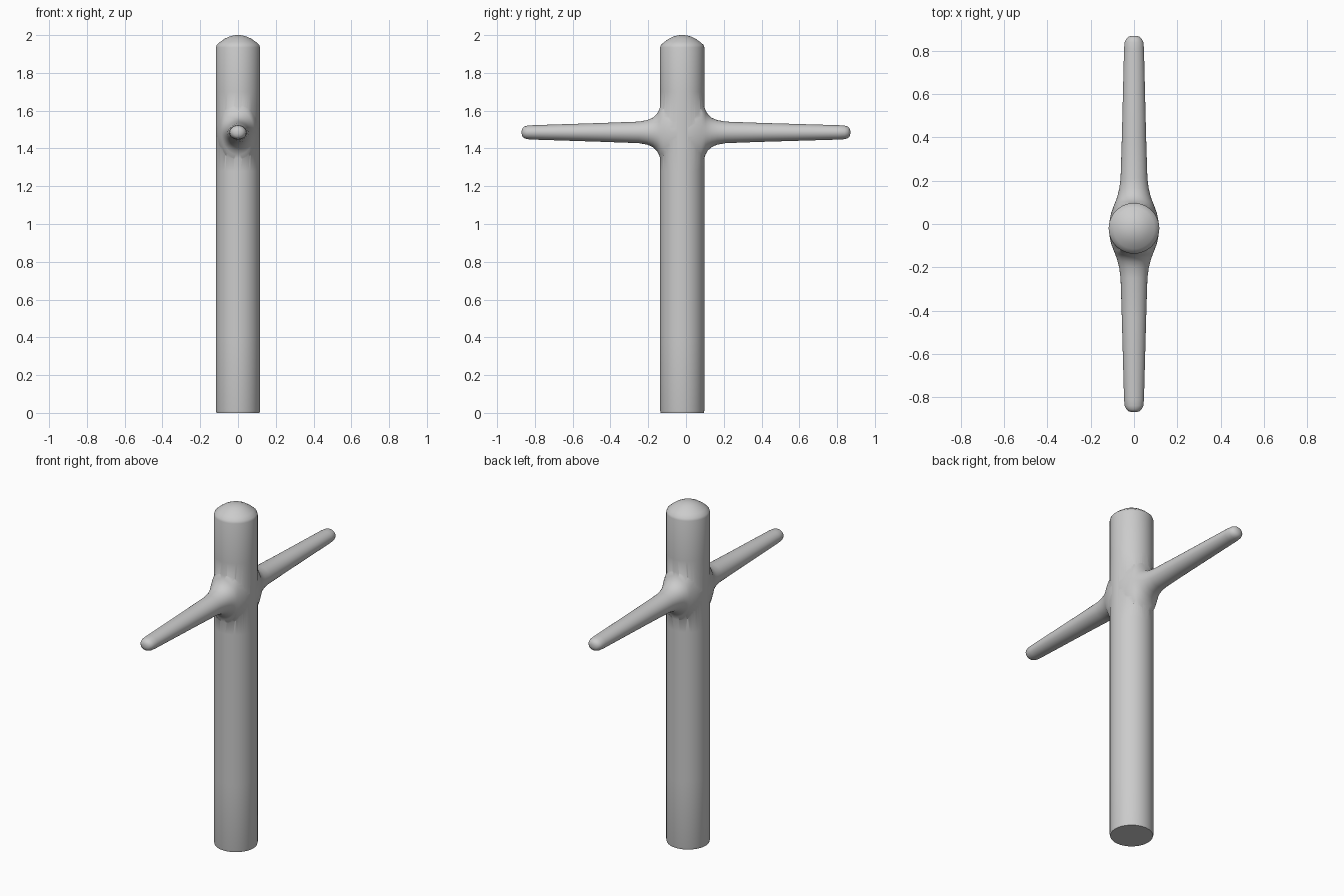
import bpy, bmesh, math

if "Cube" in bpy.data.objects:
    bpy.data.objects.remove(bpy.data.objects["Cube"])

POST_Y = -0.02
ARM_Z = 1.485


def loft(name, rings):
    """Skin a list of equal-length vertex rings and cap both ends."""
    bm = bmesh.new()
    loops = [[bm.verts.new(p) for p in ring] for ring in rings]
    n = len(loops[0])
    for a, b in zip(loops, loops[1:]):
        for i in range(n):
            j = (i + 1) % n
            bm.faces.new((a[i], a[j], b[j], b[i]))
    bm.faces.new(loops[0])
    bm.faces.new(loops[-1])
    bmesh.ops.recalc_face_normals(bm, faces=bm.faces)
    mesh = bpy.data.meshes.new(name)
    bm.to_mesh(mesh)
    bm.free()
    ob = bpy.data.objects.new(name, mesh)
    bpy.context.collection.objects.link(ob)
    return ob


def circle(n):
    return [(math.cos(2 * math.pi * i / n), math.sin(2 * math.pi * i / n)) for i in range(n)]


# Upright post: lathe profile (radius, z) with a shallow domed top
profile = [(0.114, 0), (0.117, 0.012), (0.117, 0.4), (0.117, 0.8), (0.117, 1.1),
           (0.117, 1.28), (0.117, 1.7), (0.117, 1.935), (0.113, 1.948), (0.095, 1.964),
           (0.07, 1.981), (0.045, 1.993), (0.02, 1.999), (0.004, 2.0)]
post = loft("post", [[(r * c, POST_Y + r * s, z) for c, s in circle(64)] for r, z in profile])

# Crossbar: oval sections flaring where they meet the post
# (distance from post axis, half width, half height)
flare = [(0.03, 0.114, 0.185), (0.07, 0.106, 0.180), (0.10, 0.095, 0.165), (0.115, 0.089, 0.142),
         (0.123, 0.086, 0.118), (0.135, 0.081, 0.097), (0.155, 0.075, 0.078),
         (0.185, 0.068, 0.065), (0.23, 0.062, 0.057), (0.42, 0.056, 0.050)]
# (distance back from the tip, half width, half height)
tip = [(0.06, 0.046, 0.038), (0.03, 0.043, 0.036), (0.014, 0.036, 0.031),
       (0.004, 0.024, 0.022), (0.0, 0.008, 0.008)]


def arm_sections(side, end):
    length = abs(end - POST_Y)
    sections = flare + [(length - d, w, h) for d, w, h in tip]
    return [(POST_Y + side * d, w, h) for d, w, h in sections]


sections = arm_sections(-1, -0.87)[::-1] + arm_sections(1, 0.87)
arm = loft("crossbar", [[(w * c, y, ARM_Z + h * s) for c, s in circle(48)] for y, w, h in sections])

# Fuse the crossbar into the post
union = post.modifiers.new("fuse", 'BOOLEAN')
union.operation = 'UNION'
union.solver = 'EXACT'
union.object = arm
bpy.context.view_layer.objects.active = post
post.select_set(True)
bpy.ops.object.modifier_apply(modifier=union.name)
bpy.data.objects.remove(arm)
post.name = "post_with_crossbar"
bpy.ops.object.shade_smooth_by_angle(angle=math.radians(40))
